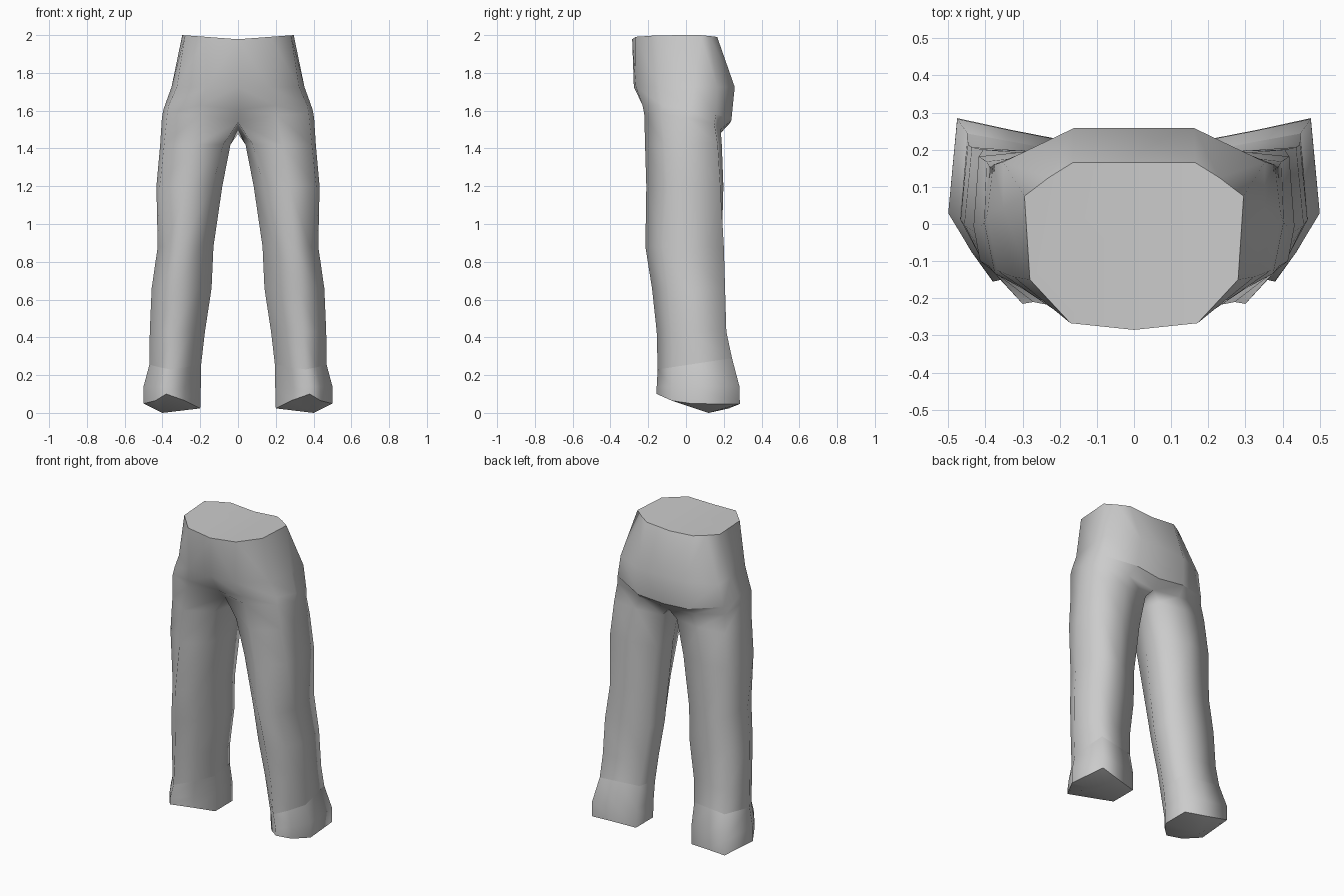
import bpy, bmesh
from mathutils import Vector

cube = bpy.data.objects.get("Cube")
if cube:
    bpy.data.objects.remove(cube, do_unlink=True)

cloth = bpy.data.materials.new("grey cloth")
cloth.use_nodes = True
grey = (0.6, 0.6, 0.6, 1)
cloth.diffuse_color = grey
cloth.node_tree.nodes["Principled BSDF"].inputs["Base Color"].default_value = grey

# Cross-sections in unit space: (inner to outer, front to back),
# running from the inner front round the outside to the inner back.
# The last point of each closed section is the inner side.
sections = {
    "waist": [(0, 0), (.58, .04), (.95, .3), (1, .8), (.78, .91), (.56, 1), (0, 1)],
    "hip": [(0, 0), (.47, .02), (.92, .25), (1, .6), (1, .83), (.46, 1), (0, 1)],
    "seat": [(0, .08), (.5, .01), (.93, .23), (1, .55), (.96, .83), (.45, 1), (0, .98)],
    "fork": [(0, .22), (.5, .01), (.93, .22), (1, .55), (.96, .9), (.48, .98), (0, .97), (0, .65)],
    "thigh": [(.15, .2), (.54, 0), (.95, .27), (1, .5), (.96, .96), (.5, 1), (.04, .92), (0, .54)],
    "cuff": [(.27, .23), (.6, 0), (.79, .18), (1, .42), (.92, 1), (.45, .93), (0, .87), (0, .47)],
}


def blend(first, second, amount):
    return [Vector(a).lerp(Vector(b), amount)
            for a, b in zip(sections[first], sections[second])]


def add_ring(bm, section, z, inner, outer, front, back, lean=0, tilt=0):
    """lean lifts the outer side, tilt lifts the front."""
    return [bm.verts.new((inner + (outer - inner) * p[0],
                          front + (back - front) * p[1],
                          z + lean * p[0] + tilt * (.5 - p[1])))
            for p in section]


def bridge(bm, upper, lower, closed):
    count = len(upper)
    for i in range(count if closed else count - 1):
        j = (i + 1) % count
        bm.faces.new((upper[i], upper[j], lower[j], lower[i]))


def mark_sharp(bm, ring):
    for a, b in zip(ring, ring[1:]):
        edge = bm.edges.get((a, b))
        if edge:
            edge.smooth = False


bm = bmesh.new()

# Hips: open half rings ending on the centre line
hips = [
    add_ring(bm, sections["waist"], 1.978, 0, .295, -.285, .165, .022),
    add_ring(bm, sections["hip"], 1.725, 0, .352, -.276, .258),
    add_ring(bm, sections["seat"], 1.57, 0, .395, -.235, .24, .04, .08),
]
fork = add_ring(bm, sections["fork"], 1.515, 0, .403, -.225, .192, .05, .08)
for upper, lower in zip(hips, hips[1:] + [fork[:-1]]):
    bridge(bm, upper, lower, False)
bm.faces.new(hips[0])

# Leg: closed rings from the fork down to the cuff
rings = [
    fork,
    add_ring(bm, blend("fork", "thigh", .7), 1.42, .04, .412, -.218, .192),
    add_ring(bm, sections["thigh"], 1.2, .083, .432, -.21, .198),
    add_ring(bm, blend("thigh", "cuff", .6), .88, .13, .425, -.215, .207),
    add_ring(bm, blend("thigh", "cuff", .6), .66, .14, .457, -.18, .213),
    add_ring(bm, blend("thigh", "cuff", .7), .43, .175, .467, -.155, .218),
    add_ring(bm, blend("thigh", "cuff", .9), .26, .195, .469, -.15, .245, 0, -.06),
    add_ring(bm, sections["cuff"], .14, .197, .5, -.155, .283),
    add_ring(bm, sections["cuff"], .024, .2, .5, -.155, .285, .025),
]
for upper, lower in zip(rings, rings[1:]):
    bridge(bm, upper, lower, True)

# Hem: rises to the toe, closed by a shallow fan
hem = rings[-1]
hem[1].co.z = .1
for toe_side in (0, 2):
    hem[toe_side].co.z = .065
low_point = bm.verts.new((.4, .12, 0))
for a, b in zip(hem, hem[1:] + hem[:1]):
    bm.faces.new((a, b, low_point))

# Smooth cloth with creases at the waist, under the seat, at the cuff and hem
for face in bm.faces:
    face.smooth = True
mark_sharp(bm, hips[0])
mark_sharp(bm, hips[2][4:])
for ring in (rings[6], hem):
    mark_sharp(bm, ring + ring[:1])

bmesh.ops.recalc_face_normals(bm, faces=bm.faces)
mesh = bpy.data.meshes.new("trousers")
bm.to_mesh(mesh)
bm.free()
mesh.materials.append(cloth)
trousers = bpy.data.objects.new("trousers", mesh)
bpy.context.collection.objects.link(trousers)

mirror = trousers.modifiers.new("other side", "MIRROR")
mirror.use_clip = True
mirror.merge_threshold = .001
